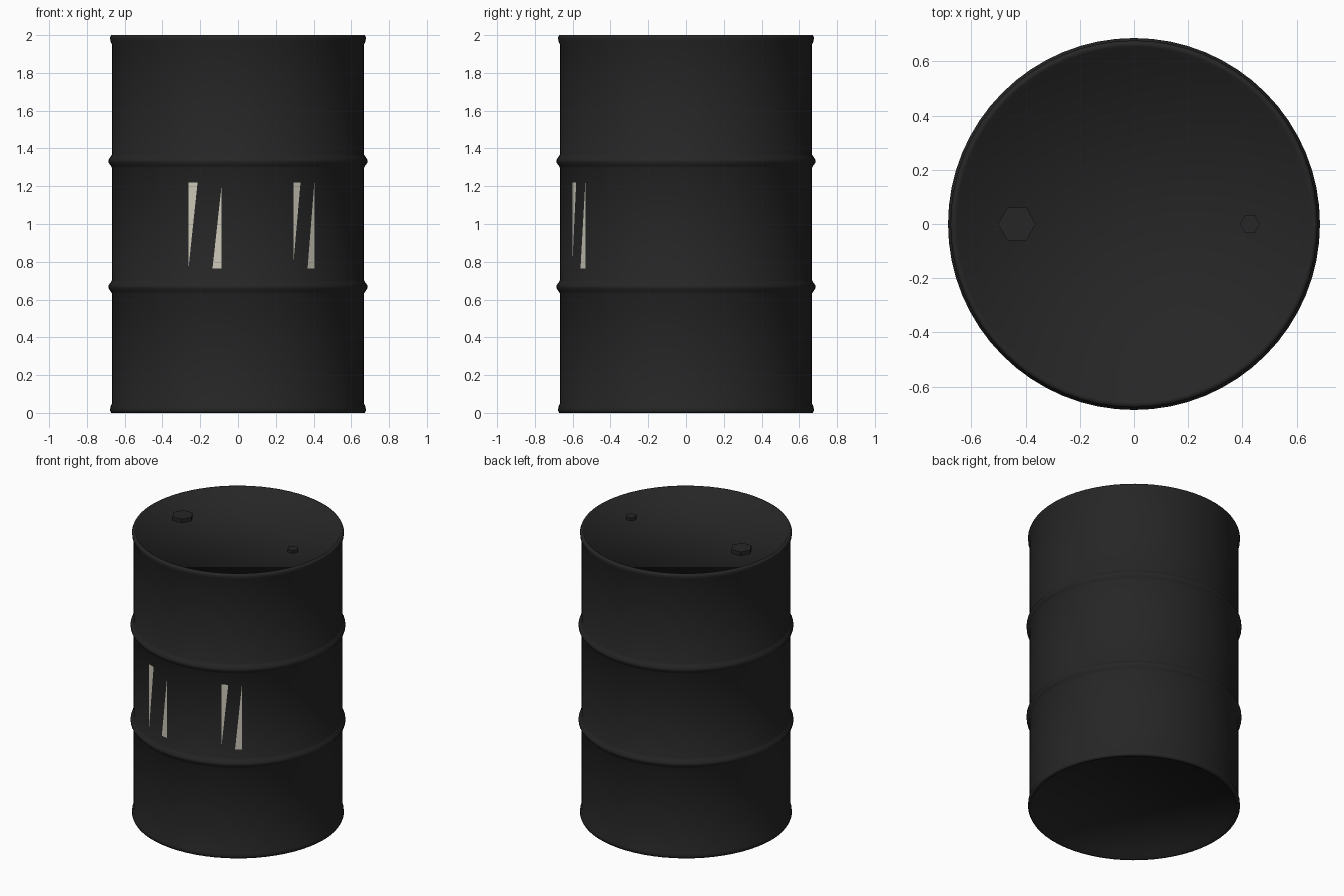
import bpy, bmesh, math
from mathutils import Matrix

cube = bpy.data.objects.get("Cube")
if cube:
    bpy.data.objects.remove(cube, do_unlink=True)

SEGMENTS = 64
BODY_R = 0.667
LID_Z = 1.967


def material(name, rgb):
    mat = bpy.data.materials.new(name)
    mat.use_nodes = True
    mat.diffuse_color = (*rgb, 1)
    bsdf = mat.node_tree.nodes["Principled BSDF"]
    bsdf.inputs["Base Color"].default_value = (*rgb, 1)
    bsdf.inputs["Roughness"].default_value = 0.6
    return mat


black = material("black paint", (0.019, 0.019, 0.019))
cream = material("cream paint", (0.60, 0.57, 0.48))


def add_object(name, bm, mat, smooth=False):
    mesh = bpy.data.meshes.new(name)
    for face in bm.faces:
        face.smooth = smooth
    bm.to_mesh(mesh)
    bm.free()
    mesh.materials.append(mat)
    obj = bpy.data.objects.new(name, mesh)
    bpy.context.collection.objects.link(obj)
    return obj


# Drum shell: lower half profile (radius, height), mirrored to the upper half
half = [(0.637, 2 - LID_Z), (0.655, 0), (0.672, 0), (0.677, 0.012),
        (0.676, 0.03), (BODY_R, 0.05), (BODY_R, 0.632),
        (0.674, 0.643), (0.686, 0.66), (0.686, 0.674),
        (0.674, 0.691), (BODY_R, 0.702)]
profile = half + [(r, 2 - z) for r, z in reversed(half)]

bm = bmesh.new()
rings = []
for r, z in profile:
    angles = [math.tau * i / SEGMENTS for i in range(SEGMENTS)]
    rings.append([bm.verts.new((r * math.cos(a), r * math.sin(a), z)) for a in angles])
for low, high in zip(rings, rings[1:]):
    for i in range(SEGMENTS):
        j = (i + 1) % SEGMENTS
        bm.faces.new((low[i], low[j], high[j], high[i]))
# Recessed base and lid
bm.faces.new(rings[0][::-1])
bm.faces.new(rings[-1])
add_object("drum_shell", bm, black, smooth=True)


# Hexagonal bungs on the lid
def bung(name, x, radius, height):
    bm = bmesh.new()
    place = Matrix.Translation((x, 0, LID_Z + height / 2)) @ Matrix.Rotation(math.pi / 6, 4, "Z")
    bmesh.ops.create_cone(bm, cap_ends=True, segments=6, radius1=radius,
                          radius2=radius, depth=height, matrix=place)
    add_object(name, bm, black)


bung("large_bung", -0.432, 0.07, 0.026)
bung("small_bung", 0.428, 0.037, 0.02)


# Thin painted wedges that follow the front of the shell
def wedge(name, corners):
    bm = bmesh.new()
    r = BODY_R + 0.002
    bm.faces.new([bm.verts.new((x, -math.sqrt(r * r - x * x), z)) for x, z in corners])
    bm.normal_update()
    for face in bm.faces:
        if face.normal.y > 0:
            face.normal_flip()
    add_object(name, bm, cream)


TOP, BOTTOM = 1.22, 0.765
wedge("stripe_right_outer", [(-0.262, TOP), (-0.214, TOP), (-0.262, BOTTOM)])
wedge("stripe_right_inner", [(-0.087, 1.205), (-0.135, BOTTOM), (-0.087, BOTTOM)])
wedge("stripe_left_inner", [(0.294, TOP), (0.331, TOP), (0.294, 0.80)])
wedge("stripe_left_outer", [(0.404, TOP), (0.368, BOTTOM), (0.404, BOTTOM)])
